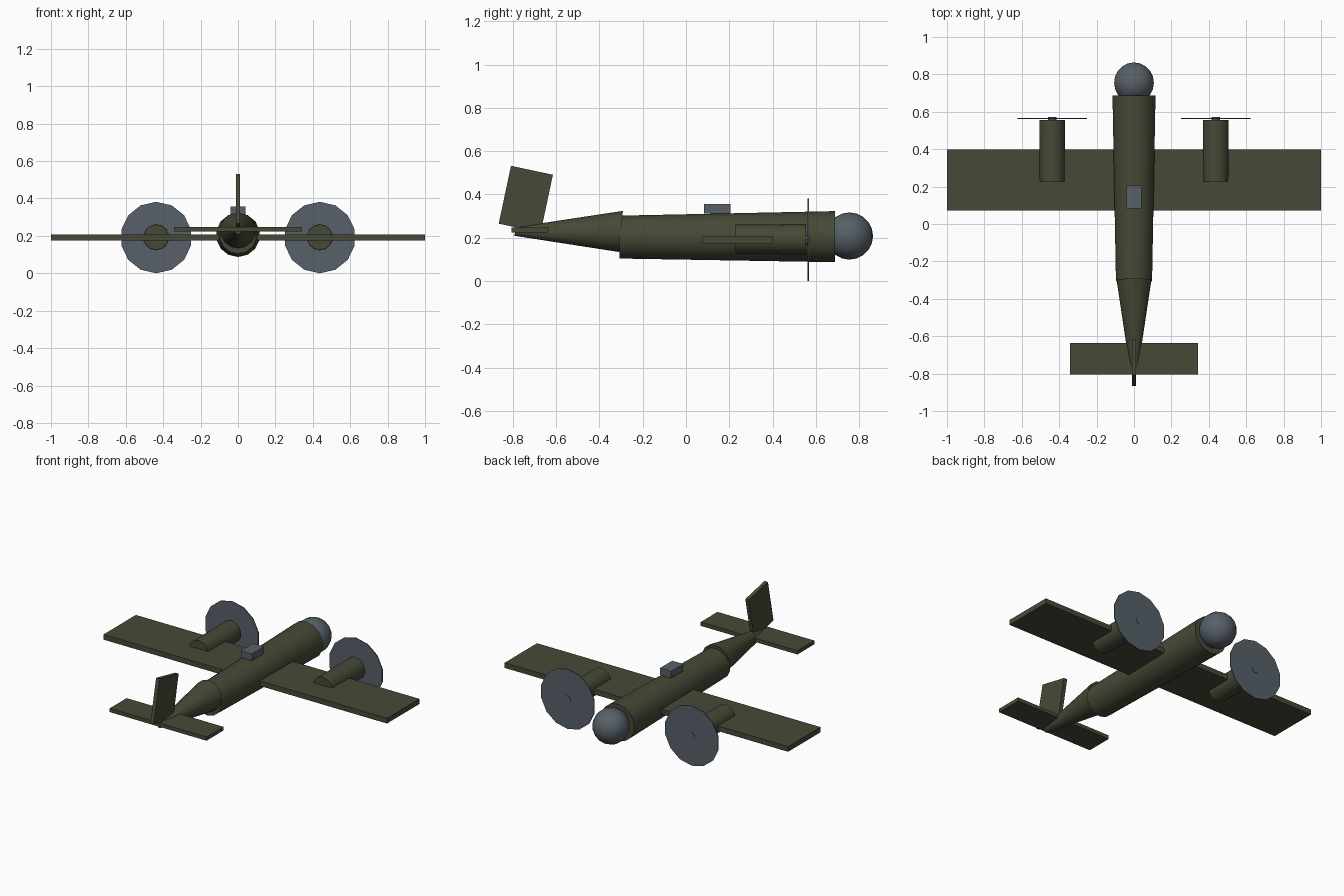
import bpy, bmesh, math
from mathutils import Vector, Matrix

if "Cube" in bpy.data.objects:
    bpy.data.objects.remove(bpy.data.objects["Cube"])


def material(name, rgb):
    m = bpy.data.materials.new(name)
    m.diffuse_color = (*rgb, 1)
    m.use_nodes = True
    m.node_tree.nodes["Principled BSDF"].inputs["Base Color"].default_value = m.diffuse_color
    return m


olive = material("olive_paint", (0.062, 0.067, 0.037))
grey = material("blue_grey", (0.095, 0.118, 0.138))


def finish(bm, name, mat, smooth=False):
    bmesh.ops.recalc_face_normals(bm, faces=bm.faces[:])
    me = bpy.data.meshes.new(name)
    bm.to_mesh(me)
    bm.free()
    me.materials.append(mat)
    ob = bpy.data.objects.new(name, me)
    bpy.context.collection.objects.link(ob)
    if smooth:
        bpy.context.view_layer.objects.active = ob
        ob.select_set(True)
        bpy.ops.object.shade_smooth_by_angle(angle=math.radians(35))
        ob.select_set(False)
    return ob


def box(name, mat, center, size, pitch=0.0):
    bm = bmesh.new()
    bmesh.ops.create_cube(bm, size=1)
    m = (Matrix.Translation(center) @ Matrix.Rotation(pitch, 4, 'X')
         @ Matrix.Diagonal((*size, 1)))
    bm.transform(m)
    return finish(bm, name, mat)


def tube(name, mat, x, back, front, n=14, tilt=0.0):
    """Closed tapered tube along y; back and front are (y, z, radius)."""
    bm = bmesh.new()
    rings = []
    for y, z, r in (back, front):
        ring = []
        for i in range(n):
            a = 2 * math.pi * i / n
            dz = r * math.cos(a)
            ring.append(bm.verts.new((x + r * math.sin(a), y + tilt * dz, z + dz)))
        rings.append(ring)
        bm.faces.new(ring)
    for i in range(n):
        j = (i + 1) % n
        bm.faces.new((rings[0][i], rings[0][j], rings[1][j], rings[1][i]))
    return finish(bm, name, mat, True)


# fuselage and tail cone
tube("fuselage", olive, 0, (-0.308, 0.203, 0.099), (0.688, 0.205, 0.118))
tube("tail_cone", olive, 0, (-0.79, 0.229, 0.02), (-0.30, 0.229, 0.095), tilt=0.09)

# glazed nose
bm = bmesh.new()
bmesh.ops.create_uvsphere(bm, u_segments=14, v_segments=10, radius=0.109)
bm.transform(Matrix.Translation((0, 0.755, 0.208)) @ Matrix.Rotation(math.pi / 2, 4, 'X'))
finish(bm, "nose_dome", grey, True)

# flying surfaces
box("main_wing", olive, (0, 0.236, 0.191), (2.0, 0.326, 0.033))
box("tailplane", olive, (0, -0.72, 0.236), (0.683, 0.17, 0.024))
box("tail_fin", olive, (0, -0.740, 0.378), (0.024, 0.198, 0.273), math.radians(-12))

# canopy on the spine
box("canopy", grey, (0, 0.145, 0.335), (0.078, 0.123, 0.044))

# engines with propeller discs
for side, x in (("left", -0.4375), ("right", 0.4375)):
    tube(side + "_engine", olive, x, (0.228, 0.193, 0.068), (0.555, 0.193, 0.07))
    tube(side + "_propeller_disc", grey, x, (0.562, 0.191, 0.191), (0.568, 0.191, 0.191))
    tube(side + "_propeller_hub", grey, x, (0.55, 0.191, 0.022), (0.571, 0.191, 0.022), 8)
